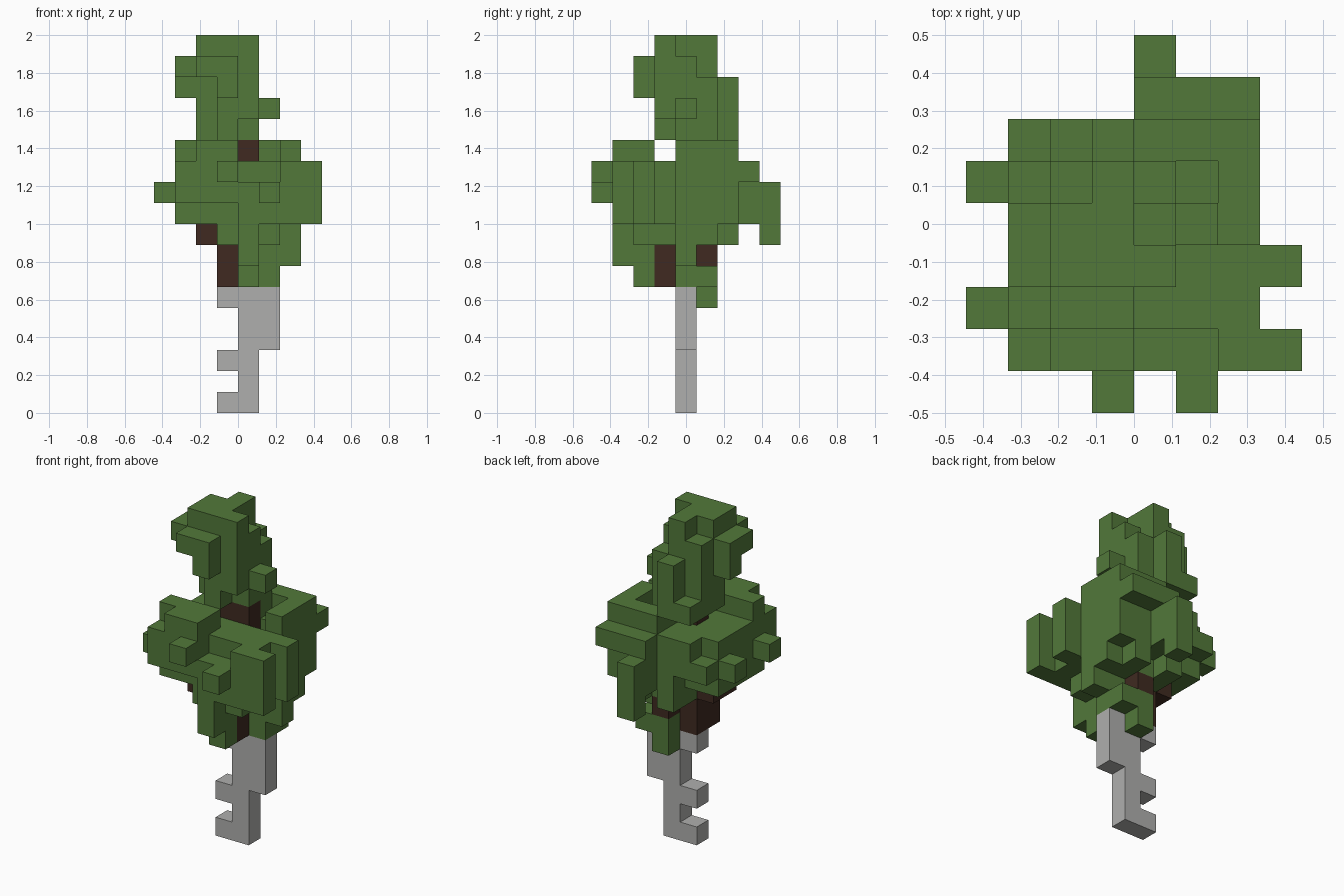
import bpy
import bmesh
from mathutils import Vector

# Remove the default cube
default = bpy.data.objects.get("Cube")
if default:
    bpy.data.objects.remove(default, do_unlink=True)

UNIT = 1 / 9  # edge length of one block
cells = {}    # block position -> part name


def material(name, red, green, blue):
    mat = bpy.data.materials.new(name)
    mat.use_nodes = True
    mat.diffuse_color = (red, green, blue, 1)
    shader = mat.node_tree.nodes["Principled BSDF"]
    shader.inputs["Base Color"].default_value = (red, green, blue, 1)
    shader.inputs["Roughness"].default_value = 0.9
    return mat


def block_range(span):
    """A span is one block index, or first and last index."""
    first, last = span if isinstance(span, tuple) else (span, span)
    return range(first, last + 1)


def fill(part, x, y, z):
    """Fill a box of blocks with a part; None carves it away."""
    for i in block_range(x):
        for j in block_range(y):
            for k in block_range(z):
                if part is None:
                    cells.pop((i, j, k), None)
                else:
                    cells[i, j, k] = part


def build(part, mat):
    """Make one mesh from the exposed sides of a part's blocks."""
    bm = bmesh.new()
    for cell, owner in cells.items():
        if owner != part:
            continue
        base = Vector(cell) - Vector((0, 0.5, 0))
        for axis in range(3):
            for side in (0, 1):
                near = list(cell)
                near[axis] += 2 * side - 1
                if tuple(near) in cells:
                    continue
                u, v = Vector(), Vector()
                u[(axis + 1) % 3] = 1
                v[(axis + 2) % 3] = 1
                corner = base.copy()
                corner[axis] += side
                loop = [corner, corner + u, corner + u + v, corner + v]
                if side == 0:
                    loop.reverse()
                bm.faces.new([bm.verts.new(p * UNIT) for p in loop])
    bmesh.ops.remove_doubles(bm, verts=bm.verts, dist=UNIT / 100)
    bmesh.ops.dissolve_limit(bm, angle_limit=0.01, verts=bm.verts, edges=bm.edges)
    mesh = bpy.data.meshes.new(part)
    bm.to_mesh(mesh)
    bm.free()
    mesh.materials.append(mat)
    obj = bpy.data.objects.new(part, mesh)
    bpy.context.collection.objects.link(obj)


# Main foliage mass, tapering downwards
LEAF = "lower_foliage"
fill(LEAF, x=(-3, 2), y=(-3, 2), z=(10, 11))
fill(LEAF, x=(-3, 2), y=(-2, 1), z=9)
fill(LEAF, x=(0, 2), y=(-3, 2), z=9)
fill(LEAF, x=(-1, 1), y=(-2, 1), z=8)
fill(LEAF, x=(-1, -1), y=2, z=(8, 9))
fill(LEAF, x=2, y=(0, 1), z=8)
fill(LEAF, x=1, y=2, z=8)

# Hollows in the foliage
fill(None, x=(0, 1), y=-3, z=11)
fill(None, x=-3, y=2, z=11)
fill(None, x=1, y=0, z=11)

# Raised rims: front and back
fill(LEAF, x=(-2, -1), y=(-3, -2), z=12)
fill(LEAF, x=-3, y=-2, z=12)
fill(LEAF, x=(0, 2), y=2, z=12)
fill(LEAF, x=2, y=(0, 1), z=12)
fill(LEAF, x=0, y=1, z=12)

# Side twigs
for row in (-2, 1):
    fill(LEAF, x=-4, y=row, z=10)
for row in (-3, -1):
    fill(LEAF, x=3, y=row, z=(9, 11))

# Front and back twigs
fill(LEAF, x=-1, y=-4, z=11)
fill(LEAF, x=1, y=-4, z=10)
fill(LEAF, x=(0, 2), y=3, z=11)
fill(LEAF, x=0, y=3, z=(9, 10))
fill(LEAF, x=0, y=4, z=(8, 10))

# Hanging leaves around the grip
fill(LEAF, x=0, y=-3, z=(7, 8))
fill(LEAF, x=0, y=-2, z=(6, 7))
fill(LEAF, x=(1, 2), y=0, z=7)
fill(LEAF, x=1, y=(0, 1), z=6)
fill(LEAF, x=0, y=0, z=6)
fill(LEAF, x=0, y=1, z=(5, 6))

# Upper tuft
TOP = "upper_foliage"
fill(TOP, x=(-2, -1), y=(-1, 1), z=(13, 17))
fill(TOP, x=0, y=(-1, 1), z=(13, 15))
fill(TOP, x=0, y=(-1, 0), z=16)
fill(TOP, x=0, y=-1, z=17)
fill(None, x=-2, y=-1, z=(13, 15))
fill(None, x=-2, y=1, z=17)
fill(None, x=0, y=-1, z=13)
fill(TOP, x=(-2, -1), y=-2, z=16)
fill(TOP, x=-1, y=-2, z=15)
fill(TOP, x=-3, y=(-1, 0), z=16)
fill(TOP, x=-3, y=0, z=15)
fill(TOP, x=-1, y=2, z=(13, 15))
fill(TOP, x=-2, y=2, z=13)
fill(TOP, x=1, y=0, z=14)

# Wooden core
WOOD = "wooden_core"
fill(WOOD, x=(-1, 0), y=0, z=(7, 12))
fill(WOOD, x=-1, y=(-1, 0), z=(6, 7))
fill(WOOD, x=0, y=-1, z=(6, 7))
fill(WOOD, x=0, y=1, z=7)
fill(WOOD, x=-2, y=(-1, 0), z=8)

# Toothed metal shaft
METAL = "metal_shaft"
fill(METAL, x=0, y=0, z=(0, 5))
fill(METAL, x=1, y=0, z=(3, 5))
for level in (0, 2, 5):
    fill(METAL, x=-1, y=0, z=level)

green = material("leaf green", 0.085, 0.19, 0.042)
build(LEAF, green)
build(TOP, green)
build(WOOD, material("bark brown", 0.05, 0.023, 0.015))
build(METAL, material("metal grey", 0.43, 0.43, 0.42))
